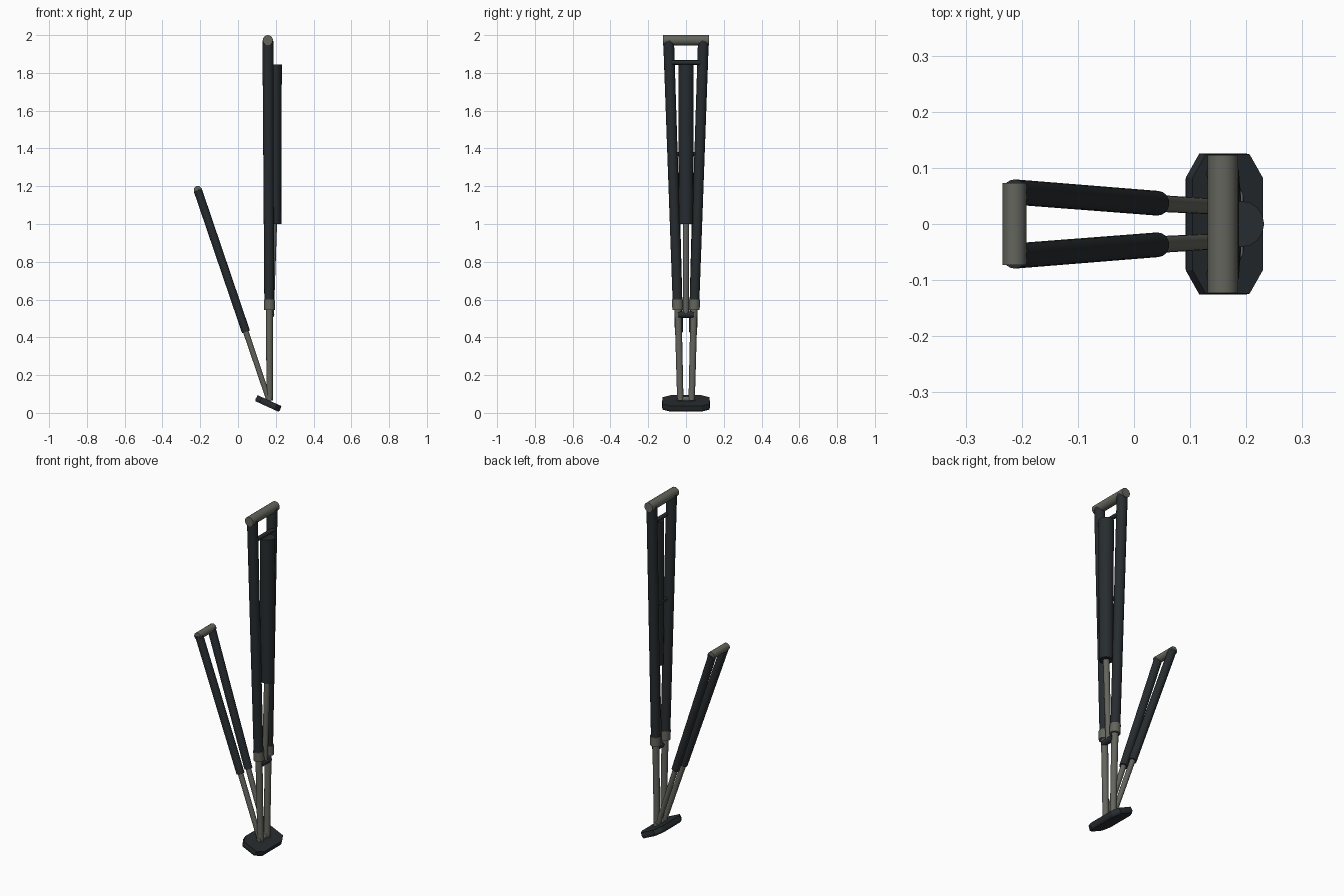
import bpy, bmesh, math
from mathutils import Vector, Matrix

if "Cube" in bpy.data.objects:
    bpy.data.objects.remove(bpy.data.objects["Cube"])


def material(name, rgb):
    m = bpy.data.materials.new(name)
    m.diffuse_color = (*rgb, 1)
    m.use_nodes = True
    m.node_tree.nodes["Principled BSDF"].inputs["Base Color"].default_value = m.diffuse_color
    return m


DARK = material("dark_composite", (0.02, 0.025, 0.028))
METAL = material("grey_metal", (0.13, 0.13, 0.112))


def finish(name, bm, mat, smooth=True):
    bmesh.ops.recalc_face_normals(bm, faces=bm.faces)
    me = bpy.data.meshes.new(name)
    bm.to_mesh(me)
    bm.free()
    me.materials.append(mat)
    ob = bpy.data.objects.new(name, me)
    bpy.context.collection.objects.link(ob)
    if smooth:
        bpy.ops.object.select_all(action='DESELECT')
        ob.select_set(True)
        bpy.context.view_layer.objects.active = ob
        bpy.ops.object.shade_smooth_by_angle(angle=math.radians(35))
    return ob


def tube(name, a, b, r1, r2, mat, sides=16):
    """Capped round tube from a (radius r1) to b (radius r2)."""
    a, b = Vector(a), Vector(b)
    d = b - a
    m = Matrix.Translation((a + b) / 2) @ d.to_track_quat('Z', 'Y').to_matrix().to_4x4()
    bm = bmesh.new()
    bmesh.ops.create_cone(bm, cap_ends=True, segments=sides, radius1=r1,
                          radius2=r2, depth=d.length, matrix=m)
    return finish(name, bm, mat)


def crossbar(name, x, z, half, r, mat):
    return tube(name, (x, -half, z), (x, half, z), r, r, mat)


# paired legs, mirrored left and right
for side, s in (("left", -1), ("right", 1)):
    def p(x, y, z):
        return (x, s * y, z)
    # main leg: sleeve, collar, sliding rod
    tube(f"main_sleeve_{side}", p(.158, .092, 1.97), p(.165, .045, .59), .029, .026, DARK)
    tube(f"main_collar_{side}", p(.166, .0455, .60), p(.167, .044, .545), .029, .029, METAL)
    tube(f"main_rod_{side}", p(.166, .043, .58), p(.168, .030, .065), .019, .017, METAL)
    # bracing leg: sleeve and sliding rod
    tube(f"brace_sleeve_{side}", p(-.213, .057, 1.18), p(.042, .037, .43), .0225, .022, DARK)
    tube(f"brace_rod_{side}", p(.038, .037, .44), p(.163, .030, .07), .015, .014, METAL)

# hinge bars
crossbar("main_hinge_bar", .158, 1.973, .123, .027, METAL)
crossbar("brace_hinge_bar", -.213, 1.18, .073, .0215, METAL)

# central actuator with cross pins
tube("actuator_sleeve", (.191, 0, 1.845), (.191, 0, 1.0), .041, .038, DARK)
tube("actuator_rod", (.190, 0, 1.01), (.175, 0, .52), .017, .015, METAL)
crossbar("actuator_upper_pin", .175, 1.855, .08, .012, DARK)
crossbar("actuator_middle_pin", .165, 1.37, .06, .012, DARK)
crossbar("actuator_lower_pin", .175, .52, .042, .017, DARK)

# tilted foot pad: octagon with tapered upper rim
TILT = Matrix.Translation((.160, 0, .0495)) @ Matrix.Rotation(math.radians(24.6), 4, 'Y')
bm = bmesh.new()
rings = []
for z, inset in ((-.017, .004), (-.006, 0), (.017, .002)):
    X, Y, cx, cy = .071 - inset, .126 - inset, .026, .042
    q = [(X, Y - cy), (X - cx, Y), (cx - X, Y), (-X, Y - cy)]
    pts = q + [(-x, -y) for x, y in q]
    rings.append([bm.verts.new((x, y, z)) for x, y in pts])
bm.faces.new(rings[0])
bm.faces.new(rings[-1])
for lo, hi in zip(rings, rings[1:]):
    for i in range(8):
        j = (i + 1) % 8
        bm.faces.new((lo[i], lo[j], hi[j], hi[i]))
bm.transform(TILT)
finish("foot_pad", bm, DARK, smooth=False)

# ankle pin joining the rods on the pad
crossbar("ankle_pin", .166, .074, .048, .013, METAL)
